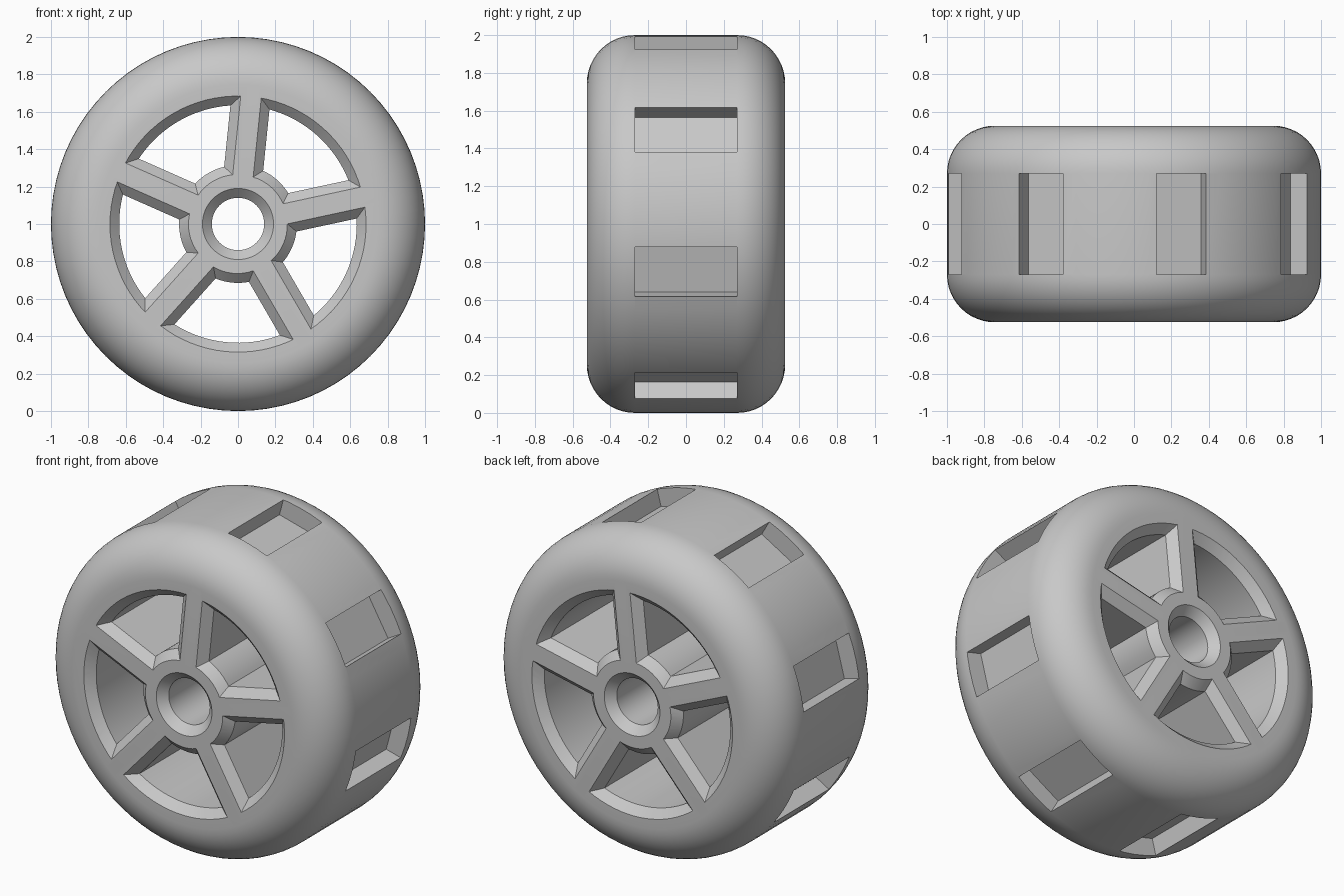
import bpy, bmesh
from math import pi, sin, cos, asin, radians
from mathutils import Matrix, Vector

cube = bpy.data.objects.get("Cube")
if cube:
    bpy.data.objects.remove(cube, do_unlink=True)

HALF = 0.525       # half width of the wheel
FILLET = 0.255     # shoulder rounding
BEVEL = 0.05       # chamfer on bore and windows
SEGMENTS = 80
CENTRE = Vector((0, 0, 1))

grey = bpy.data.materials.new("plain grey")
grey.use_nodes = True
grey.diffuse_color = (0.58, 0.58, 0.58, 1)
grey.node_tree.nodes["Principled BSDF"].inputs["Base Color"].default_value = grey.diffuse_color


def make_object(name, bm):
    bmesh.ops.recalc_face_normals(bm, faces=bm.faces)
    mesh = bpy.data.meshes.new(name)
    bm.to_mesh(mesh)
    bm.free()
    obj = bpy.data.objects.new(name, mesh)
    obj.location = CENTRE
    bpy.context.collection.objects.link(obj)
    return obj


def wheel_body():
    """Lathe the whole section, with chamfered bore, about the y axis."""
    side = [(0.14, HALF - BEVEL), (0.14 + BEVEL, HALF)]
    steps = 12
    for i in range(steps + 1):
        a = pi / 2 * (1 - i / steps)
        side.append((1 - FILLET + FILLET * cos(a), HALF - FILLET + FILLET * sin(a)))
    profile = side + [(r, -y) for r, y in reversed(side)]
    bm = bmesh.new()
    verts = [bm.verts.new((r, y, 0)) for r, y in profile]
    edges = [bm.edges.new((v, verts[i - 1])) for i, v in enumerate(verts)]
    bmesh.ops.spin(bm, geom=verts + edges, cent=(0, 0, 0), axis=(0, 1, 0),
                   angle=2 * pi, steps=SEGMENTS, use_duplicate=False)
    bmesh.ops.remove_doubles(bm, verts=bm.verts, dist=0.0001)
    return make_object("wheel", bm)


def window_outline(grow):
    """Sector between two parallel-sided spokes, as (x, z) points."""
    outer, inner, half_spoke = 0.635 + grow, 0.315 - grow, 0.105 - grow
    points = []
    for r, n, sign in ((outer, 16, 1), (inner, 8, -1)):
        half = pi / 5 - asin(half_spoke / r)
        for i in range(n + 1):
            a = sign * half * (2 * i / n - 1)
            points.append((r * cos(a), r * sin(a)))
    return points


def add_window(bm, angle):
    """Through cutter that flares at both faces."""
    over = 0.02
    levels = [(-HALF - over, BEVEL + over), (-HALF + BEVEL, 0),
              (HALF - BEVEL, 0), (HALF + over, BEVEL + over)]
    turn = Matrix.Rotation(-angle, 4, 'Y')
    rings = [[bm.verts.new(turn @ Vector((x, y, z))) for x, z in window_outline(g)]
             for y, g in levels]
    for low, high in zip(rings, rings[1:]):
        for i in range(len(low)):
            bm.faces.new((low[i - 1], low[i], high[i], high[i - 1]))
    bm.faces.new(rings[0])
    bm.faces.new(rings[-1])


def add_notch(bm, angle):
    """Box pocket cut into the tread."""
    floor, top = 0.888, 1.1
    matrix = (Matrix.Rotation(-angle, 4, 'Y')
              @ Matrix.Translation(((floor + top) / 2, 0, 0))
              @ Matrix.Diagonal((top - floor, 0.538, 0.273, 1)))
    bmesh.ops.create_cube(bm, size=1, matrix=matrix)


wheel = wheel_body()

# Five windows and eight tread pockets in one cutter
bm = bmesh.new()
for k in range(5):
    add_window(bm, radians(48.15 + 72 * k))
for k in range(8):
    add_notch(bm, radians(30.2 + 45 * k))
cutter = make_object("cutter", bm)
cutter.hide_render = True

cut = wheel.modifiers.new("openings", 'BOOLEAN')
cut.operation = 'DIFFERENCE'
cut.solver = 'EXACT'
cut.object = cutter

bpy.ops.object.select_all(action='DESELECT')
wheel.select_set(True)
bpy.context.view_layer.objects.active = wheel
bpy.ops.object.modifier_apply(modifier=cut.name)
bpy.data.objects.remove(cutter, do_unlink=True)

wheel.data.materials.clear()
wheel.data.materials.append(grey)
for face in wheel.data.polygons:
    face.material_index = 0
bpy.ops.object.shade_smooth_by_angle(angle=radians(30))
